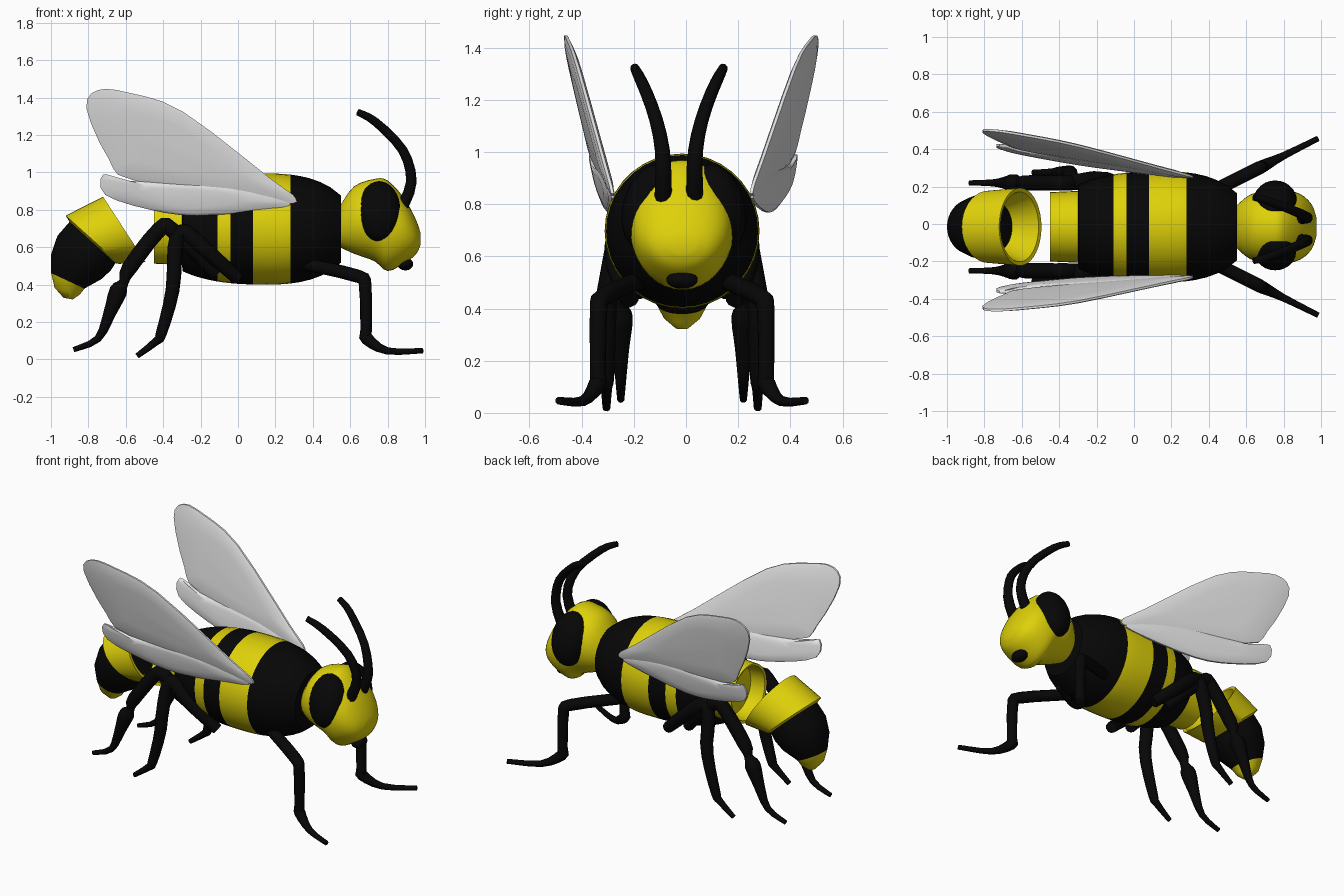
import bpy, bmesh, math
from mathutils import Vector

if "Cube" in bpy.data.objects:
    bpy.data.objects.remove(bpy.data.objects["Cube"])

CY = -0.015  # centre plane of the body


def material(name, rgb):
    m = bpy.data.materials.new(name)
    m.diffuse_color = (*rgb, 1)
    m.use_nodes = True
    m.node_tree.nodes["Principled BSDF"].inputs["Base Color"].default_value = m.diffuse_color
    return m


YELLOW = material("yellow", (0.74, 0.64, 0.003))
BLACK = material("black", (0.002, 0.002, 0.002))
WHITE = material("wing white", (0.86, 0.86, 0.86))


def smooth(ob, angle):
    bpy.ops.object.select_all(action='DESELECT')
    ob.select_set(True)
    bpy.context.view_layer.objects.active = ob
    bpy.ops.object.shade_smooth_by_angle(angle=math.radians(angle))


def flow(points, closed=False, steps=3):
    """Smooth curve through a few points of any dimension."""
    p = [Vector(q) for q in points]
    n = len(p)
    at = (lambda i: p[i % n]) if closed else (lambda i: p[min(max(i, 0), n - 1)])
    out = []
    for i in range(n if closed else n - 1):
        a, b, c, d = (at(i + k) for k in (-1, 0, 1, 2))
        for s in range(steps):
            t = s / steps
            out.append(b + (c - a) * (t / 2) + (2 * a - 5 * b + 4 * c - d) * (t * t / 2)
                       + (3 * b - a - 3 * c + d) * (t ** 3 / 2))
    return out if closed else out + [p[-1]]


def skin(name, loops, colours, mats, angle):
    """Joins rings of points; one colour index per band."""
    bm = bmesh.new()
    rings = [[bm.verts.new(v) for v in ring] for ring in loops]
    n = len(rings[0])
    for a, b, col in zip(rings, rings[1:], colours):
        for i in range(n):
            j = (i + 1) % n
            bm.faces.new((a[i], a[j], b[j], b[i])).material_index = col
    bm.faces.new(rings[0]).material_index = colours[0]
    bm.faces.new(rings[-1]).material_index = colours[-1]
    bmesh.ops.recalc_face_normals(bm, faces=bm.faces)
    me = bpy.data.meshes.new(name)
    bm.to_mesh(me)
    bm.free()
    for m in mats:
        me.materials.append(m)
    ob = bpy.data.objects.new(name, me)
    bpy.context.collection.objects.link(ob)
    smooth(ob, angle)


def ellipse(x, z, tilt, height, width, n=36):
    """Ring of half height along the tilt angle and half width along y."""
    c, s = math.cos(math.radians(tilt)), math.sin(math.radians(tilt))
    turn = [2 * math.pi * i / n for i in range(n)]
    return [(x + c * height * math.cos(a), CY + width * math.sin(a), z + s * height * math.cos(a))
            for a in turn]


# thorax: rounded barrel with alternating bands, then a narrower hollow yellow stub
def barrel(x):
    d = abs(x - 0.15) / (0.48 if x > 0.15 else 0.63)
    return 0.297 * math.sqrt(1 - d ** 2.5)


edges = [0.55, 0.28, 0.08, -0.04, -0.11, -0.30]
loops, cols = [], []
for k in range(5):
    for s in range(5):
        x = edges[k] + (edges[k + 1] - edges[k]) * s / 5
        loops.append(ellipse(x, 0.697, 90, barrel(x), barrel(x)))
        cols.append(1 - k % 2)
for x, r in ((-0.295, barrel(-0.295)), (-0.30, 0.192), (-0.45, 0.185), (-0.445, 0.17), (-0.35, 0.16)):
    loops.append(ellipse(x, 0.697, 90, r, r))
    cols.append(0)
cols[-5] = 1
skin("thorax", loops, cols, [YELLOW, BLACK], 40)

# tail: hollow collar, black segment and yellow tip, curving down (x, z, tilt, radius)
tail = [(-0.735, 0.64, 130, 0.02), (-0.735, 0.645, 130, 0.13), (-0.612, 0.695, 123, 0.187),
        (-0.608, 0.695, 123, 0.208), (-0.778, 0.64, 138, 0.193), (-0.778, 0.625, 138, 0.165),
        (-0.823, 0.568, 147, 0.17), (-0.865, 0.495, 154, 0.15), (-0.91, 0.42, 155, 0.098),
        (-0.913, 0.365, 165, 0.07), (-0.908, 0.325, 170, 0.025)]
skin("tail", [ellipse(x, z, t, r, r) for x, z, t, r in tail],
     [1, 0, 0, 0, 0, 1, 1, 1, 0, 0], [YELLOW, BLACK], 40)

# head: slices from neck to face (x, top, bottom, half width)
head = flow([(0.545, 0.82, 0.60, 0.11), (0.62, 0.925, 0.565, 0.172), (0.73, 0.965, 0.525, 0.2),
             (0.80, 0.957, 0.472, 0.2), (0.89, 0.86, 0.515, 0.175), (0.95, 0.75, 0.56, 0.12),
             (0.975, 0.68, 0.61, 0.05)])
skin("head", [ellipse(x, (t + b) / 2, 90, (t - b) / 2, w) for x, t, b, w in head],
     [0] * (len(head) - 1), [YELLOW], 60)


def ellipsoid(name, loc, size, rx=0):
    bpy.ops.mesh.primitive_uv_sphere_add(segments=24, ring_count=16, location=loc, rotation=(rx, 0, 0))
    ob = bpy.context.object
    ob.name = name
    ob.scale = size
    ob.data.materials.append(BLACK)
    smooth(ob, 60)


def limb(name, pts, spread, side):
    """Tapered tube through (x, z, radius); spread gives the distance from the centre plane."""
    cu = bpy.data.curves.new(name, 'CURVE')
    cu.dimensions = '3D'
    cu.bevel_depth = 1
    cu.bevel_resolution = 3
    cu.use_fill_caps = True
    path = flow(pts)
    sp = cu.splines.new('POLY')
    sp.points.add(len(path) - 1)
    for p, (x, z, r) in zip(sp.points, path):
        p.co = (x, CY + side * spread(x, z), z, 1)
        p.radius = r
    cu.materials.append(BLACK)
    ob = bpy.data.objects.new(name, cu)
    bpy.context.collection.objects.link(ob)
    bpy.ops.object.select_all(action='DESELECT')
    ob.select_set(True)
    bpy.context.view_layer.objects.active = ob
    bpy.ops.object.convert(target='MESH')
    smooth(bpy.context.object, 60)


antenna = [(0.87, 0.80, 0.034), (0.927, 0.95, 0.03), (0.88, 1.12, 0.026), (0.735, 1.27, 0.023),
           (0.64, 1.322, 0.018)]
front_leg = [(0.36, 0.51, 0.035), (0.64, 0.445, 0.036), (0.68, 0.39, 0.034), (0.685, 0.16, 0.031),
             (0.69, 0.11, 0.034), (0.80, 0.045, 0.02), (0.985, 0.047, 0.015)]
middle_leg = [(0.0, 0.43, 0.035), (-0.22, 0.63, 0.045), (-0.30, 0.68, 0.043), (-0.335, 0.60, 0.042),
              (-0.35, 0.37, 0.038), (-0.41, 0.14, 0.03), (-0.44, 0.095, 0.022), (-0.54, 0.018, 0.015)]
rear_leg = [(-0.12, 0.46, 0.035), (-0.35, 0.69, 0.042), (-0.42, 0.695, 0.042), (-0.58, 0.49, 0.042),
            (-0.61, 0.415, 0.026), (-0.64, 0.365, 0.048), (-0.685, 0.25, 0.034), (-0.75, 0.11, 0.02),
            (-0.88, 0.052, 0.014)]

# wing outlines in side view (x, z)
fore = flow([(0.31, 0.86), (0.17, 0.97), (-0.295, 1.325), (-0.58, 1.425), (-0.75, 1.44),
             (-0.81, 1.34), (-0.69, 1.07), (-0.55, 0.955), (0.20, 0.84)], True)
hind = flow([(0.28, 0.84), (0.0, 0.925), (-0.58, 0.955), (-0.72, 0.99), (-0.71, 0.88),
             (-0.47, 0.80), (-0.22, 0.768), (0.15, 0.80)], True)


def wing(name, outline, plane):
    """Thin pillow-shaped blade lying in the plane y = a + b x + c z."""
    a, b, c = plane
    mid = sum(outline, Vector((0, 0))) / len(outline)
    loops = []
    for k, t in ((0.45, -0.019), (0.12, -0.014), (0, -0.006), (0, 0.006), (0.12, 0.014), (0.45, 0.019)):
        inset = [p.lerp(mid, k) for p in outline]
        loops.append([(x, a + b * x + c * z + t, z) for x, z in inset])
    skin(name, loops, [0] * 5, [WHITE], 50)


# paired parts
for side, label, plane in ((-1, "right", (-0.118, 0.049, -0.213)), (1, "left", (0.157, -0.143, 0.164))):
    limb(label + "_antenna", antenna,
         lambda x, z: 0.06 - 0.012 * side + 0.65 * max(0, z - 0.95) ** 1.8, side)
    limb(label + "_front_leg", front_leg, lambda x, z: 0.17 + 0.5 * (x - 0.38), side)
    limb(label + "_middle_leg", middle_leg,
         lambda x, z: min(0.29, 0.2 - 0.5 * x) - 0.2 * max(0, z - 0.45), side)
    limb(label + "_rear_leg", rear_leg, lambda x, z: min(0.235, 0.1 - 0.5 * x), side)
    ellipsoid(label + "_eye", (0.755, CY / 2 + side * 0.132, 0.79), (0.116, 0.102, 0.167), side * 0.28)
    wing(label + "_fore_wing", fore, plane)
    wing(label + "_hind_wing", hind, plane)

# mouth
ellipsoid("mouth", (0.895, CY, 0.51), (0.042, 0.06, 0.034))
